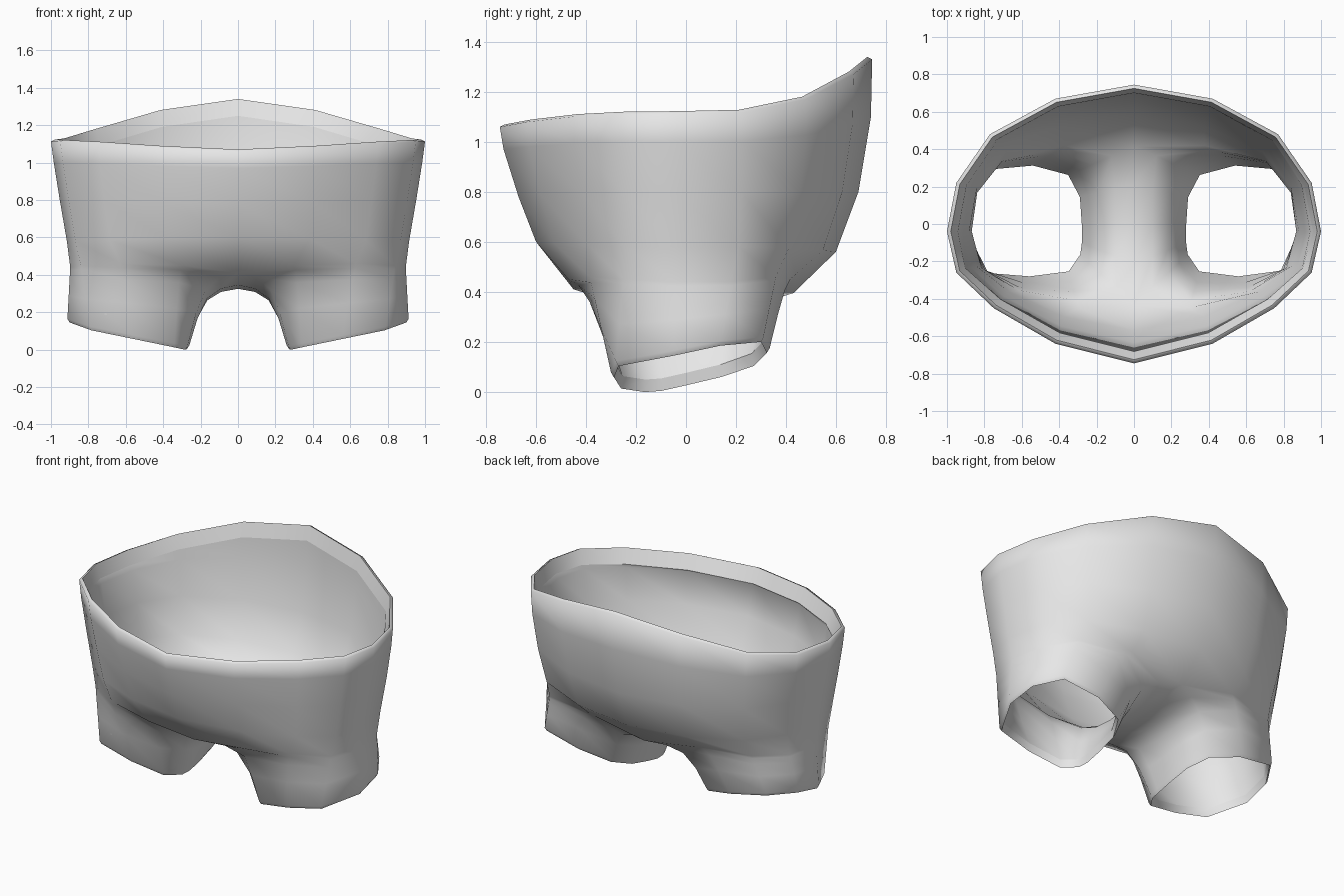
import bpy, bmesh, math
from mathutils import Vector

cube = bpy.data.objects.get("Cube")
if cube:
    bpy.data.objects.remove(cube)

DEPTH = 0.745

# Waist outline of the left half, from front centre to back centre
waist = [(0, -.745), (.42, -.64), (.75, -.45), (.95, -.26), (1, -.04),
         (.95, .22), (.77, .48), (.42, .67), (0, .745)]

# Body rows: width, front and back depth, front, side and back height, squareness
rows = [(1, .745, .745, 1.06, 1.113, 1.33, 1),
        (.985, .73, .74, .97, 1.0, 1.1, .98),
        (.953, .67, .69, .78, .8, .8, .93),
        (.915, .6, .6, .6, .58, .56, .86)]

# Top of the thigh: nine points round the outside, three along the crotch
thigh = [(0, -.45, .41), (.3, -.47, .45), (.63, -.385, .46), (.84, -.25, .45),
         (.897, -.04, .44), (.865, .18, .44), (.72, .36, .46), (.38, .44, .47),
         (0, .43, .395), (0, .22, .345), (0, 0, .325), (0, -.22, .345)]

# Leg opening, matching the thigh point for point
cuff = [(.27, -.17), (.34, -.27), (.56, -.3), (.79, -.28), (.912, -.05),
        (.9, .14), (.79, .31), (.54, .335), (.34, .28), (.27, .15),
        (.26, 0), (.26, -.1)]

# How strongly each point curves in under the crotch on its way down
bend = [1, .5, 0, 0, 0, 0, 0, .5, 1, 1, 1, 1]

# Share of the way from thigh to cuff: sideways when bent, then downwards
leg_steps = [(0, 0), (.35, .06), (.63, .22), (.83, .55), (1, 1)]


def body_row(width, front, back, z_front, z_side, z_back, square):
    points = []
    for x, y in waist:
        f = y / DEPTH
        reach, z_end = (back, z_back) if f > 0 else (front, z_front)
        z = z_side + (z_end - z_side) * abs(f) ** 3
        points.append(Vector((x * width,
                              math.copysign(reach * abs(f) ** square, f), z)))
    return points


def leg_ring(bent, down):
    points = []
    for (x, y, z), (cx, cy), b in zip(thigh, cuff, bend):
        cz = .021 + .2 * (cx - .28) + .22 * max(cy + .13, 0)
        across = down + (bent - down) * b
        points.append(Vector((x + (cx - x) * across, y + (cy - y) * across,
                              z + (cz - z) * down)))
    return points


def loft(bm, rings, side, closed):
    flip = Vector((side, 1, 1))
    grid = [[bm.verts.new(p * flip) for p in ring] for ring in rings]
    for upper, lower in zip(grid, grid[1:]):
        count = len(upper)
        for k in range(count if closed else count - 1):
            n = (k + 1) % count
            quad = [upper[k], lower[k], lower[n], upper[n]]
            bm.faces.new(quad if side > 0 else quad[::-1])


# Outer cloth: both halves of the body and both legs
bm = bmesh.new()
body = [body_row(*r) for r in rows] + [[Vector(p) for p in thigh[:len(waist)]]]
legs = [leg_ring(*s) for s in leg_steps]
for side in (1, -1):
    loft(bm, body, side, False)
    loft(bm, legs, side, True)
bmesh.ops.remove_doubles(bm, verts=bm.verts[:], dist=.001)
bm.normal_update()

# Inner lining, thicker towards the waist, with hems at every opening
outer_faces = bm.faces[:]
hem_edges = [e for e in bm.edges if e.is_boundary]
hem_verts = {v for e in hem_edges for v in e.verts}
inner, lip = {}, {}
for v in bm.verts[:]:
    normal = v.normal.copy()
    thickness = .018 + .026 * min(v.co.z, 1)
    spot = v.co - normal * thickness
    if v in hem_verts:
        at_waist = v.co.z > 1
        flat = Vector((normal.x, normal.y, 0)).normalized()
        if at_waist and flat.y < 0:
            thickness -= .02 * flat.y
        spot = v.co - flat * thickness
        spot.z += -.08 if at_waist else .03
        edge = v.co - flat * (.02 if at_waist else .012)
        edge.z += .01 if at_waist else -.02
        lip[v] = bm.verts.new(edge)
    inner[v] = bm.verts.new(spot)
for face in outer_faces:
    bm.faces.new([inner[v] for v in reversed(face.verts)])
for edge in hem_edges:
    loop = edge.link_loops[0]
    a, b = loop.vert, loop.link_loop_next.vert
    bm.faces.new([b, a, lip[a], lip[b]])
    bm.faces.new([lip[b], lip[a], inner[a], inner[b]])
    bm.edges.get((inner[a], inner[b])).smooth = False

mesh = bpy.data.meshes.new("shorts")
bm.to_mesh(mesh)
bm.free()
shorts = bpy.data.objects.new("shorts", mesh)
bpy.context.collection.objects.link(shorts)

# Plain grey cloth
cloth = bpy.data.materials.new("grey cloth")
cloth.use_nodes = True
grey = (.8, .8, .8, 1)
cloth.diffuse_color = grey
for node in cloth.node_tree.nodes:
    if node.type == "BSDF_PRINCIPLED":
        node.inputs["Base Color"].default_value = grey
mesh.materials.append(cloth)

bpy.ops.object.select_all(action="DESELECT")
shorts.select_set(True)
bpy.context.view_layer.objects.active = shorts
bpy.ops.object.shade_smooth_by_angle(angle=math.radians(80))
